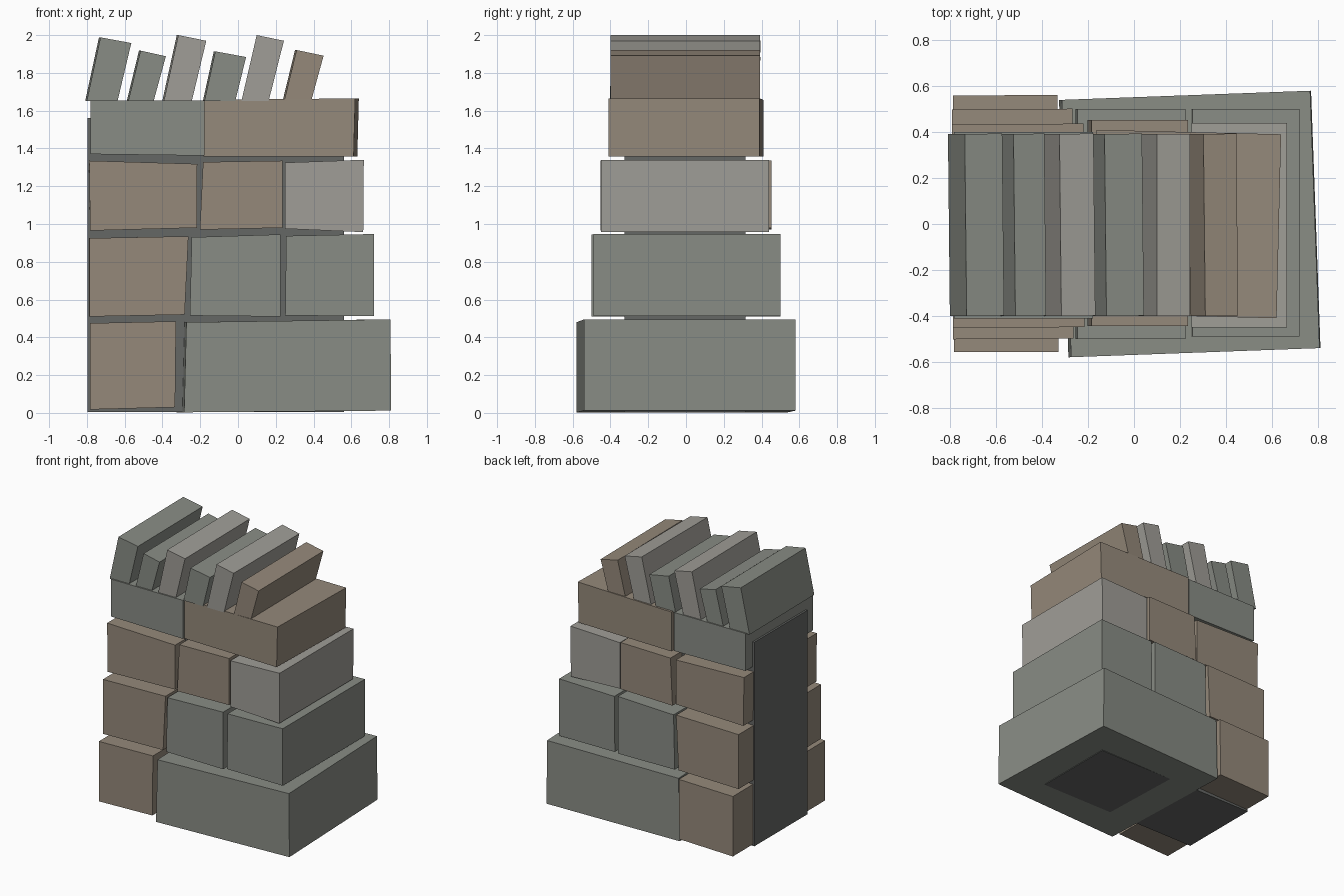
import bpy, bmesh
from math import radians
from mathutils import Matrix, Vector

if "Cube" in bpy.data.objects:
    bpy.data.objects.remove(bpy.data.objects["Cube"])


def material(name, rgb):
    m = bpy.data.materials.new(name)
    m.diffuse_color = (*rgb, 1)
    m.use_nodes = True
    m.node_tree.nodes["Principled BSDF"].inputs["Base Color"].default_value = m.diffuse_color
    return m


GREY = material("grey_stone", (0.25, 0.265, 0.235))
BROWN = material("brown_stone", (0.30, 0.25, 0.195))
LIGHT = material("light_stone", (0.35, 0.34, 0.31))
DARK = material("mortar", (0.13, 0.135, 0.13))


def stone(name, mat, quad, y0, y1, twist=0):
    """Front outline (bl, br, tr, tl) run from y0 to y1, twisted about its own vertical axis."""
    bm = bmesh.new()
    front = [bm.verts.new((x, y0, z)) for x, z in quad]
    back = [bm.verts.new((x, y1, z)) for x, z in quad]
    bm.faces.new(front)
    bm.faces.new(back[::-1])
    for i in range(4):
        j = (i + 1) % 4
        bm.faces.new((front[j], front[i], back[i], back[j]))
    pivot = Vector((sum(p[0] for p in quad) / 4, (y0 + y1) / 2, 0))
    bmesh.ops.rotate(bm, verts=bm.verts, cent=pivot,
                     matrix=Matrix.Rotation(radians(twist), 3, 'Z'))
    bmesh.ops.recalc_face_normals(bm, faces=bm.faces)
    me = bpy.data.meshes.new(name)
    bm.to_mesh(me)
    bm.free()
    me.materials.append(mat)
    ob = bpy.data.objects.new(name, me)
    bpy.context.collection.objects.link(ob)


# Mortar core
stone("mortar_core", DARK, [(-.797, .005), (.56, .005), (.56, 1.56), (-.797, 1.56)], -.325, .315)

# Bottom course
stone("base_stone_left", BROWN, [(-.785, .018), (-.335, .03), (-.33, .485), (-.785, .475)], -.557, .56, .2)
stone("base_stone_right", GREY, [(-.306, .003), (.791, .012), (.787, .495), (-.294, .48)], -.56, .56, 2.1)

# Second course
stone("second_stone_left", BROWN, [(-.79, .51), (-.285, .52), (-.265, .935), (-.79, .925)], -.50, .50, .3)
stone("second_stone_middle", GREY, [(-.255, .515), (.225, .51), (.225, .945), (-.245, .93)], -.50, .50)
stone("second_stone_right", GREY, [(.25, .515), (.72, .513), (.72, .947), (.255, .937)], -.49, .50)

# Third course
stone("third_stone_left", BROWN, [(-.785, .965), (-.22, .98), (-.218, 1.318), (-.79, 1.335)], -.45, .435, .3)
stone("third_stone_middle", BROWN, [(-.202, .97), (.235, .98), (.235, 1.335), (-.185, 1.328)], -.443, .452)
stone("third_stone_right", LIGHT, [(.25, .975), (.663, .957), (.666, 1.34), (.25, 1.325)], -.45, .44)

# Top course
stone("top_stone_left", GREY, [(-.782, 1.37), (-.178, 1.362), (-.178, 1.655), (-.782, 1.655)], -.41, .40)
stone("top_stone_right", BROWN, [(-.173, 1.357), (.622, 1.357), (.63, 1.665), (-.173, 1.657)], -.40, .40, -1.4)

# Leaning coping stones: material, bottom left x, top left x, top z, width
coping = [
    (GREY, -.805, -.732, 1.988, .163),
    (GREY, -.585, -.520, 1.918, .134),
    (LIGHT, -.397, -.320, 2.0, .148),
    (GREY, -.182, -.124, 1.914, .163),
    (LIGHT, .018, .099, 2.0, .144),
    (BROWN, .240, .306, 1.921, .143),
]
for i, (mat, xb, xt, z, w) in enumerate(coping):
    quad = [(xb, 1.65), (xb + w, 1.65), (xt + w, z - .03), (xt, z)]
    stone(f"coping_stone_{i + 1}", mat, quad, -.40, .392, .6 if i != 4 else 0)
